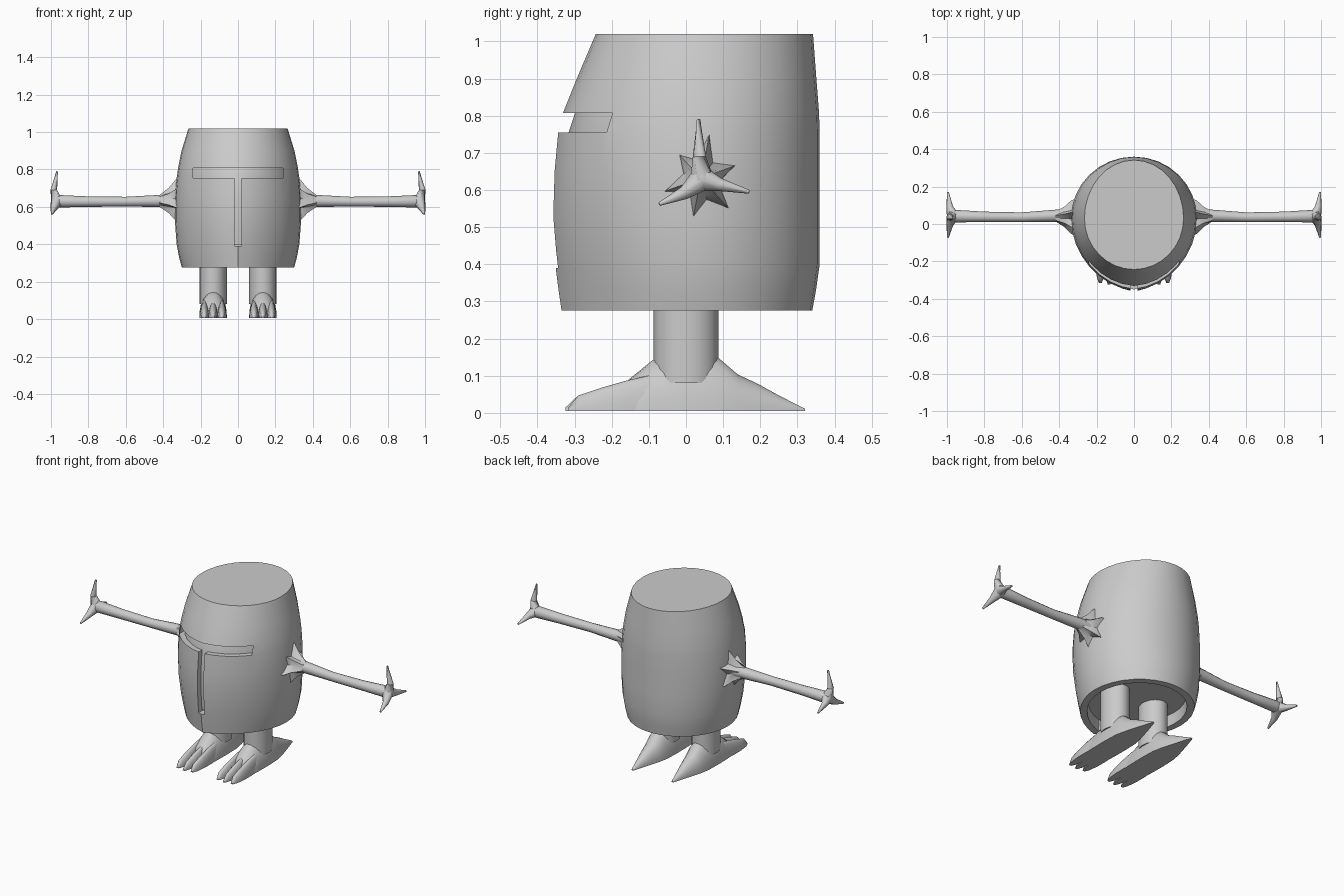
import bpy, bmesh
from math import sin, cos, pi, radians
from mathutils import Vector

cube = bpy.data.objects.get("Cube")
if cube:
    bpy.data.objects.remove(cube)

grey = bpy.data.materials.new("plain grey")
grey.use_nodes = True
COLOUR = (0.6, 0.6, 0.6, 1)
grey.diffuse_color = COLOUR
grey.node_tree.nodes["Principled BSDF"].inputs["Base Color"].default_value = COLOUR


def smooth(obj, angle=35):
    bpy.ops.object.select_all(action="DESELECT")
    obj.select_set(True)
    bpy.context.view_layer.objects.active = obj
    bpy.ops.object.shade_smooth_by_angle(angle=radians(angle))


def loft(name, rings, side=1, angle=35):
    """Skin a list of equal rings, cap both ends; side=-1 mirrors in x."""
    bm = bmesh.new()
    loops = [[bm.verts.new((p[0] * side, p[1], p[2])) for p in r] for r in rings]
    n = len(loops[0])
    for a, b in zip(loops, loops[1:]):
        for i in range(n):
            j = (i + 1) % n
            bm.faces.new((a[i], a[j], b[j], b[i]))
    bm.faces.new(loops[0])
    bm.faces.new(loops[-1])
    bmesh.ops.recalc_face_normals(bm, faces=bm.faces)
    mesh = bpy.data.meshes.new(name)
    bm.to_mesh(mesh)
    bm.free()
    mesh.materials.append(grey)
    obj = bpy.data.objects.new(name, mesh)
    bpy.context.collection.objects.link(obj)
    smooth(obj, angle)
    return obj


def limb(name, path, radii, side, sides=10):
    """Round tapering tube along a path."""
    pts = [Vector(p) for p in path]
    rings = []
    for k, (p, r) in enumerate(zip(pts, radii)):
        t = pts[min(k + 1, len(pts) - 1)] - pts[max(k - 1, 0)]
        q = t.to_track_quat("Z", "Y")
        rings.append([p + q @ Vector((r * cos(2 * pi * i / sides), r * sin(2 * pi * i / sides), 0))
                      for i in range(sides)])
    return loft(name, rings, side, 60)


def body_ring(z, rx, front, back, keel, inset=0.0, n=32):
    """Oval section whose front half is drawn to a slight keel."""
    mid, ring = 0.03, []
    for i in range(n):
        t = 2 * pi * i / n
        x, c = sin(t), cos(t)
        if c > 0:
            c = c * (1 - keel) + keel * (1 - abs(x))
            y = mid + c * (front - mid + inset)
        else:
            y = mid - c * (back - mid - inset)
        ring.append((x * (rx - inset), y, z))
    return ring


# Barrel body: height, half width, front, back, keel
profile = [(0.275, 0.30, -0.335, 0.34, 0.22), (0.33, 0.315, -0.343, 0.35, 0.22),
           (0.40, 0.328, -0.352, 0.36, 0.2), (0.52, 0.337, -0.362, 0.36, 0.15),
           (0.65, 0.337, -0.358, 0.36, 0.1), (0.755, 0.328, -0.348, 0.36, 0.08),
           (0.81, 0.32, -0.33, 0.358, 0.06), (0.90, 0.302, -0.294, 0.351, 0.03),
           (1.02, 0.265, -0.243, 0.342, 0)]
hollow = [body_ring(0.34, *profile[0][1:], inset=0.045), body_ring(*profile[0], inset=0.04)]
body = loft("body", hollow + [body_ring(*p) for p in profile])

# T-shaped visor slot, cut through the outer wall
outline = [(-0.24, 0.807), (0.24, 0.807), (0.24, 0.755), (0.02, 0.755),
           (0.02, 0.39), (-0.02, 0.39), (-0.02, 0.755), (-0.24, 0.755)]
cutter = loft("visor_cutter", [[(x, y, z) for x, z in outline] for y in (-0.5, -0.12)])
cutter.hide_render = True
cut = body.modifiers.new("visor", "BOOLEAN")
cut.operation, cut.object, cut.solver = "DIFFERENCE", cutter, "EXACT"
bpy.context.view_layer.objects.active = body
bpy.ops.object.modifier_apply(modifier=cut.name)
bpy.data.objects.remove(cutter)
smooth(body)

# Recessed wall behind the slot
loft("visor_back", [body_ring(*p, inset=0.032) for p in profile[2:-1]])


def arch(y, x, w, h, n=12):
    """Flat-bottomed half-oval section for feet and toes."""
    return [(x + w * cos(pi * i / n), y, 0.005 + h * sin(pi * i / n)) for i in range(n + 1)]


collar_reach = [0.12, 0.06, 0.13, 0.055, 0.10, 0.06, 0.13, 0.055, 0.12, 0.065, 0.13, 0.06]

for side, label in ((1, "left"), (-1, "right")):
    # Arm with torn, star-shaped collar at the shoulder
    limb(label + "_arm",
         [(0.28, 0.045, 0.635), (0.40, 0.045, 0.632), (0.60, 0.036, 0.628),
          (0.80, 0.038, 0.628), (0.95, 0.042, 0.63), (0.985, 0.042, 0.63)],
         [0.045, 0.033, 0.026, 0.028, 0.033, 0.024], side, 12)
    n = len(collar_reach)
    star = []
    for x, blend in ((0.30, 1), (0.335, 0.85), (0.37, 0.4), (0.42, 0)):
        ring = []
        for i, reach in enumerate(collar_reach):
            a = 2 * pi * i / n + 0.3
            r = 0.032 + (reach - 0.032) * blend
            ring.append((x, 0.04 + r * cos(a) * 0.85, 0.632 + r * sin(a)))
        star.append(ring)
    loft(label + "_shoulder_collar", star, side, 25)

    # Three thin fingers
    hub = (0.968, 0.042, 0.63)
    fingers = {"upper": ((0.985, 0.036, 0.69), (0.967, 0.034, 0.79)),
               "front": ((0.985, -0.005, 0.592), (0.995, -0.072, 0.562)),
               "back": ((0.985, 0.09, 0.615), (0.995, 0.17, 0.595))}
    for name, (knuckle, tip) in fingers.items():
        limb(f"{label}_{name}_finger", [hub, knuckle, tip], [0.034, 0.018, 0.005], side, 8)

    # Leg column
    loft(label + "_leg", [[(0.133 + 0.073 * cos(2 * pi * i / 20), 0.087 * sin(2 * pi * i / 20), z)
                           for i in range(20)] for z in (0.08, 0.345)], side)

    # Foot: heel spur running into the instep (y, half width, height)
    foot = [(0.32, 0.006, 0.006), (0.25, 0.028, 0.042), (0.19, 0.046, 0.075), (0.14, 0.06, 0.098),
            (0.085, 0.071, 0.145), (0, 0.074, 0.16), (-0.09, 0.073, 0.137), (-0.16, 0.07, 0.08),
            (-0.20, 0.058, 0.03)]
    loft(label + "_foot", [arch(y, 0.133, w, h) for y, w, h in foot], side, 60)

    # Three pointed toes
    for name, shift, reach in (("inner", -0.047, 0), ("middle", 0, 0.008), ("outer", 0.047, 0)):
        toe = [(-0.08, 0.018, 0.10), (-0.16, 0.026, 0.082), (-0.23, 0.025, 0.062),
               (-0.29, 0.018, 0.042), (-0.316 - reach, 0.007, 0.01)]
        loft(f"{label}_{name}_toe", [arch(y, 0.133 + shift, w, h) for y, w, h in toe], side, 60)
